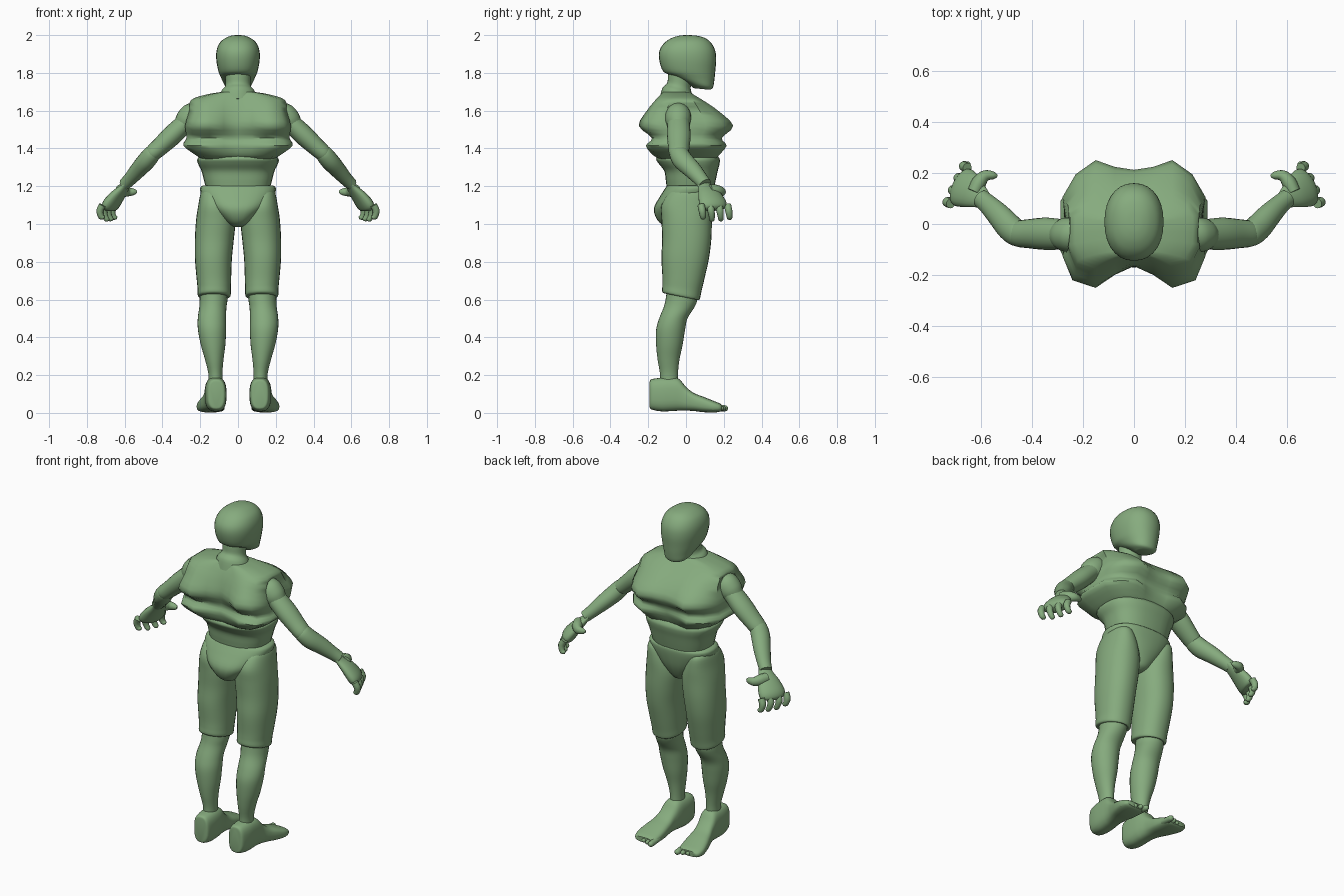
import bpy, bmesh, math
from mathutils import Vector

green = bpy.data.materials.new("sage green")
green.diffuse_color = (0.24, 0.41, 0.21, 1)


def catmull(a, b, c, d, t):
    return 0.5 * (2 * b + (c - a) * t + (2 * a - 5 * b + 4 * c - d) * t * t
                  + (3 * b - a - 3 * c + d) * t ** 3)


def smooth_rings(rings, steps):
    """Insert interpolated rings between the given ones."""
    out, last = [], len(rings) - 1
    for i in range(last):
        four = [rings[max(0, min(last, i + k))] for k in (-1, 0, 1, 2)]
        for s in range(steps):
            out.append([catmull(*p, s / steps) for p in zip(*four)])
    return out + [rings[-1]]


def loft(name, rings, mirror=False, steps=4, angle=50):
    """Skin a stack of closed rings, cap both ends, optionally mirror in x."""
    bm = bmesh.new()
    rows = [[bm.verts.new(p) for p in r] for r in smooth_rings(rings, steps)]
    n = len(rows[0])
    for a, b in zip(rows, rows[1:]):
        for i in range(n):
            j = (i + 1) % n
            bm.faces.new((a[i], a[j], b[j], b[i]))
    bm.faces.new(rows[0])
    bm.faces.new(rows[-1])
    bmesh.ops.recalc_face_normals(bm, faces=bm.faces)
    me = bpy.data.meshes.new(name)
    bm.to_mesh(me)
    bm.free()
    me.materials.append(green)
    ob = bpy.data.objects.new(name, me)
    bpy.context.collection.objects.link(ob)
    bpy.ops.object.select_all(action='DESELECT')
    ob.select_set(True)
    bpy.context.view_layer.objects.active = ob
    bpy.ops.object.shade_smooth_by_angle(angle=math.radians(angle))
    if mirror:
        ob.modifiers.new("mirror", 'MIRROR').use_mirror_merge = False
    return ob


def oval(n=28, power=2.0):
    """Unit superellipse points."""
    for i in range(n):
        a = 2 * math.pi * i / n
        c, s = math.cos(a), math.sin(a)
        yield (math.copysign(abs(c) ** (2 / power), c),
               math.copysign(abs(s) ** (2 / power), s))


def level(z, x0, x1, y0, y1, tilt=0.0, power=2.2):
    """Horizontal ring filling an x/y range, tilted along y."""
    cx, rx, cy, ry = (x0 + x1) / 2, (x1 - x0) / 2, (y0 + y1) / 2, (y1 - y0) / 2
    return [Vector((cx + rx * u, cy + ry * v, z + tilt * ry * v))
            for u, v in oval(power=power)]


def tube(name, path, radii, flat=1.0, side=(0, 1, 0), n=20, steps=4):
    """Mirrored limb along a path; 'side' is the wide direction."""
    pts = [Vector(p) for p in path]
    rings = []
    for i, (p, r) in enumerate(zip(pts, radii)):
        t = (pts[min(i + 1, len(pts) - 1)] - pts[max(i - 1, 0)]).normalized()
        w = Vector(side)
        w = (w - t * w.dot(t)).normalized()
        h = t.cross(w)
        rings.append([p + w * r * u + h * r * flat * v for u, v in oval(n)])
    return loft(name, rings, True, steps)


# head: egg shape with the chin forward
loft("head", [level(z, -w, w, a, b, t) for z, w, a, b, t in (
    (1.715, .04, .04, .125, -.1), (1.735, .07, .0, .142, -.2),
    (1.775, .09, -.085, .15, -.12), (1.81, .104, -.122, .155, 0),
    (1.87, .115, -.142, .16, 0), (1.92, .113, -.14, .154, 0),
    (1.96, .096, -.113, .132, 0), (1.985, .066, -.075, .1, 0),
    (1.997, .035, -.035, .055, 0), (2.0, .008, 0, .015, 0))])

# neck with a flared collar
loft("neck", [level(z, -w, w, a, b, -.25, 2) for z, w, a, b in (
    (1.64, .11, -.14, .05), (1.70, .09, -.125, .035), (1.73, .068, -.1, .025),
    (1.77, .066, -.095, .03), (1.81, .07, -.09, .04))])


def chest_ring(z, w, fc, fp, bc, bb, notch):
    """Outline with two chest points, two shoulder blade points, arm hollows."""
    xp = min(.15, .58 * w)
    half = [(0, fc), (xp * .5, fc * .7 + fp * .3), (xp, fp),
            (xp * .4 + w * .6, fp * .78), (w, fp * .42), (w * notch, -.03),
            (w, bb * .5), (xp * .3 + w * .7, bb * .88), (xp, bb),
            (xp * .5, bc * .6 + bb * .4), (0, bc)]
    full = half + [(-x, y) for x, y in reversed(half[1:-1])]
    return [Vector((x, y, z)) for x, y in full]


# chest
loft("chest", [chest_ring(*c) for c in (
    (1.345, .19, .15, .155, -.13, -.14, 1), (1.365, .225, .165, .175, -.155, -.175, 1),
    (1.415, .288, .18, .215, -.165, -.212, 1), (1.455, .272, .185, .19, -.155, -.18, 1),
    (1.52, .28, .212, .25, -.165, -.25, .9), (1.60, .258, .155, .17, -.155, -.207, .88),
    (1.655, .25, .085, .09, -.14, -.163, 1), (1.685, .17, .04, .04, -.125, -.135, 1),
    (1.70, .08, .02, .02, -.115, -.12, 1))], steps=3)

# abdomen
loft("abdomen", [level(z, -w, w, a, b, 0, 2.5) for z, w, a, b in (
    (1.20, .172, -.103, .15), (1.23, .18, -.107, .157), (1.28, .193, -.115, .168),
    (1.32, .212, -.145, .178), (1.345, .215, -.158, .178), (1.37, .19, -.14, .16))])

# pelvis: brief shape narrowing to the crotch
loft("pelvis", [level(z, -w, w, a, b, 0, 2.4) for z, w, a, b in (
    (.985, .025, -.07, .06), (1.0, .055, -.13, .09), (1.04, .1, -.162, .115),
    (1.09, .15, -.168, .135), (1.15, .192, -.135, .148), (1.19, .2, -.11, .152),
    (1.205, .185, -.1, .145))])

# thighs, lower edge dipping over the knee
loft("thigh", [level(z, *r) for z, *r in (
    (.615, .06, .19, -.10, .06, -.18), (.62, .04, .212, -.125, .072, -.2),
    (.66, .038, .214, -.125, .082, -.15), (.72, .036, .22, -.125, .1, 0),
    (.82, .032, .228, -.13, .122, 0), (.92, .022, .228, -.126, .134, 0),
    (1.02, .015, .222, -.13, .137, 0), (1.10, .04, .21, -.13, .138, 0),
    (1.165, .08, .197, -.09, .13, 0), (1.185, .11, .18, -.05, .1, 0))], True)

# lower legs
loft("lower_leg", [level(z, *r, 0, 2) for z, *r in (
    (.12, .08, .158, -.14, -.04), (.20, .083, .156, -.137, -.043),
    (.28, .077, .174, -.15, -.035), (.36, .067, .197, -.158, -.018),
    (.44, .063, .212, -.158, -.005), (.50, .064, .213, -.142, .008),
    (.56, .061, .205, -.118, .045), (.60, .056, .203, -.108, .06),
    (.66, .06, .2, -.1, .06))], True)


def foot_ring(y, cx, rx, z0, z1):
    cz, rz = (z0 + z1) / 2, (z1 - z0) / 2
    return [Vector((cx + rx * u, y, cz + rz * v)) for u, v in oval(power=2.8)]


# feet with a squared heel and low instep
loft("foot", [foot_ring(*f) for f in (
    (-.192, .115, .03, .03, .165), (-.183, .115, .047, .018, .178),
    (-.13, .117, .056, .008, .186), (-.07, .119, .057, .01, .188),
    (-.035, .122, .055, .012, .178), (.0, .127, .054, .012, .138),
    (.04, .133, .06, .01, .106), (.09, .14, .069, .004, .086),
    (.14, .146, .073, .002, .066), (.175, .146, .068, .005, .052),
    (.19, .146, .055, .012, .042))], True)

# toes, longest on the inner side
for i in range(5):
    x, tip = .088 + .029 * i, .222 - .011 * i - (.008 if i == 4 else 0)
    r = .017 if i == 0 else .0135
    tube("toe", [(x, .14, .03), (x, tip - .03, .025), (x, tip - .008, .024), (x, tip, .024)],
         [r, r, r * .85, r * .25], 1, (1, 0, 0), 12, 3)

# shoulder ball, upper arm and forearm
tube("shoulder", [(.19, -.042, 1.62), (.2, -.042, 1.61), (.235, -.042, 1.58),
                  (.27, -.042, 1.545), (.295, -.042, 1.52)],
     [.015, .045, .067, .066, .052])
tube("upper_arm", [(.24, -.04, 1.57), (.29, -.04, 1.525), (.35, -.038, 1.468),
                   (.41, -.038, 1.412), (.455, -.038, 1.372), (.468, -.035, 1.36)],
     [.055, .06, .063, .057, .051, .04], .85)
tube("forearm", [(.435, -.045, 1.39), (.452, -.04, 1.375), (.485, -.015, 1.335),
                 (.53, .035, 1.285), (.57, .075, 1.24), (.60, .1, 1.21)],
     [.035, .05, .054, .048, .04, .036], .9)

# palm
knuckle = Vector((-.06, .13, 0))
tube("palm", [(.585, .09, 1.215), (.6, .103, 1.195), (.635, .125, 1.155),
              (.668, .142, 1.11), (.682, .148, 1.085), (.684, .15, 1.075)],
     [.036, .043, .066, .078, .068, .04], .48, knuckle)

# fingers curling down from the knuckle line
for i in range(4):
    base = Vector((.685, .15, 1.10)) + knuckle * (.36 * i - .54)
    drop = (.068, .08, .078, .07)[i]
    tube("finger", [base, base + Vector((.014, .006, -.03)),
                    base + Vector((.008, .01, -.06)),
                    base + Vector((-.004, .011, -drop)), base + Vector((-.006, .011, -drop - .006))],
         [.019, .019, .016, .013, .005], 1, knuckle, 12, 3)

# thumb on the inner side
tube("thumb", [(.625, .125, 1.18), (.605, .165, 1.175), (.58, .19, 1.17),
               (.55, .19, 1.17), (.535, .187, 1.17)],
     [.03, .032, .024, .017, .006], .9, (0, 0, 1), 12, 3)
